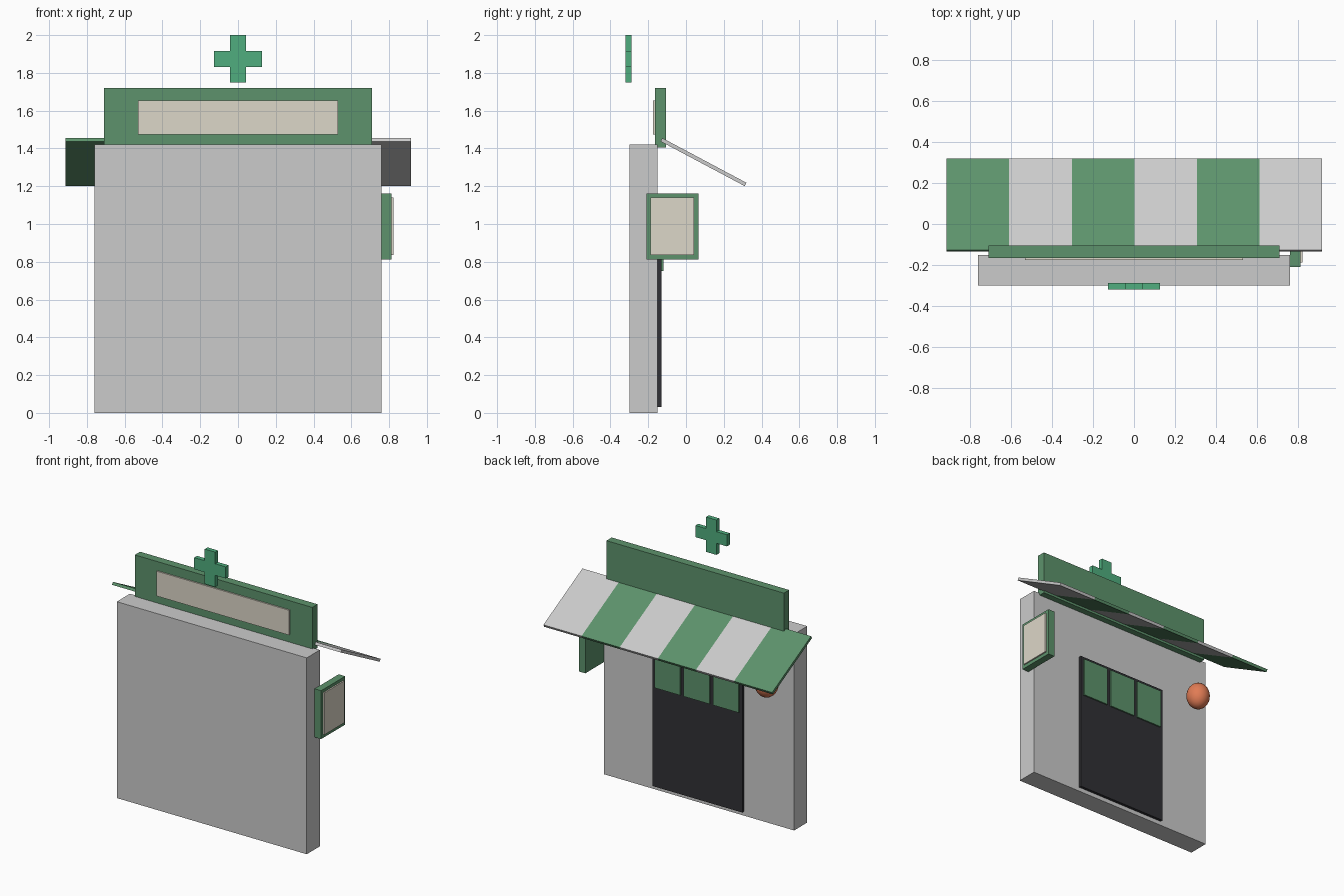
import bpy, bmesh
from math import radians
from mathutils import Matrix

if "Cube" in bpy.data.objects:
    bpy.data.objects.remove(bpy.data.objects["Cube"])


def material(name, color):
    m = bpy.data.materials.new(name)
    m.diffuse_color = (*color, 1)
    m.use_nodes = True
    m.node_tree.nodes["Principled BSDF"].inputs["Base Color"].default_value = m.diffuse_color
    return m


GREEN = material("green", (0.11, 0.29, 0.15))
BRIGHT = material("bright_green", (0.08, 0.42, 0.21))
CREAM = material("cream", (0.72, 0.68, 0.58))
DARK = material("dark_grey", (0.03, 0.03, 0.035))
WHITE = material("off_white", (0.8, 0.8, 0.78))
ORANGE = material("orange", (0.75, 0.2, 0.09))


def finish(name, bm, mat):
    me = bpy.data.meshes.new(name)
    bm.to_mesh(me)
    bm.free()
    ob = bpy.data.objects.new(name, me)
    bpy.context.collection.objects.link(ob)
    if mat:
        me.materials.append(mat)
    return ob


def box(name, x, y, z, mat=None):
    """Box from (min, max) pairs, with its origin at its centre."""
    bm = bmesh.new()
    bmesh.ops.create_cube(bm, size=1)
    size = [b - a for a, b in (x, y, z)]
    bmesh.ops.scale(bm, vec=size, verts=bm.verts)
    ob = finish(name, bm, mat)
    ob.location = [(a + b) / 2 for a, b in (x, y, z)]
    return ob


# wall
box("wall", (-0.76, 0.76), (-0.30, -0.15), (0, 1.42))

# sign board with pale panel
box("sign_board", (-0.71, 0.71), (-0.165, -0.105), (1.405, 1.72), GREEN)
box("sign_panel", (-0.53, 0.53), (-0.175, -0.16), (1.475, 1.655), CREAM)

# striped sloping awning
W = 0.305
for i in range(6):
    x0 = -0.913 + i * W
    s = box(f"awning_stripe_{i + 1}", (x0, x0 + W), (-0.16, 0.345), (1.318, 1.338),
            WHITE if i % 2 else GREEN)
    s.rotation_euler.x = radians(-28)

# cross, one extruded outline
a, b = 0.042, 0.126
outline = [(a, b), (a, a), (b, a), (b, -a), (a, -a), (a, -b),
           (-a, -b), (-a, -a), (-b, -a), (-b, a), (-a, a), (-a, b)]
bm = bmesh.new()
face = bm.faces.new([bm.verts.new((x, -0.32, 1.874 + z)) for x, z in outline])
ext = bmesh.ops.extrude_face_region(bm, geom=[face])
bmesh.ops.translate(bm, vec=(0, 0.032, 0),
                    verts=[v for v in ext["geom"] if isinstance(v, bmesh.types.BMVert)])
bmesh.ops.recalc_face_normals(bm, faces=bm.faces)
finish("cross", bm, BRIGHT)

# side sign
box("side_sign", (0.76, 0.812), (-0.21, 0.065), (0.812, 1.162), GREEN)
box("side_sign_panel", (0.805, 0.822), (-0.187, 0.042), (0.837, 1.14), CREAM)

# door with three short curtain panels
box("door", (-0.36, 0.36), (-0.155, -0.13), (0.03, 1.05), DARK)
for i in (-1, 0, 1):
    c = i * 0.235
    box(f"door_curtain_{i + 2}", (c - 0.103, c + 0.103), (-0.135, -0.12), (0.75, 1.03), GREEN)

# lantern
bm = bmesh.new()
bmesh.ops.create_uvsphere(bm, u_segments=24, v_segments=14, radius=1,
                          matrix=Matrix.Diagonal((0.08, 0.08, 0.094, 1)))
for f in bm.faces:
    f.smooth = True
lantern = finish("lantern", bm, ORANGE)
lantern.location = (-0.61, -0.05, 1.06)
